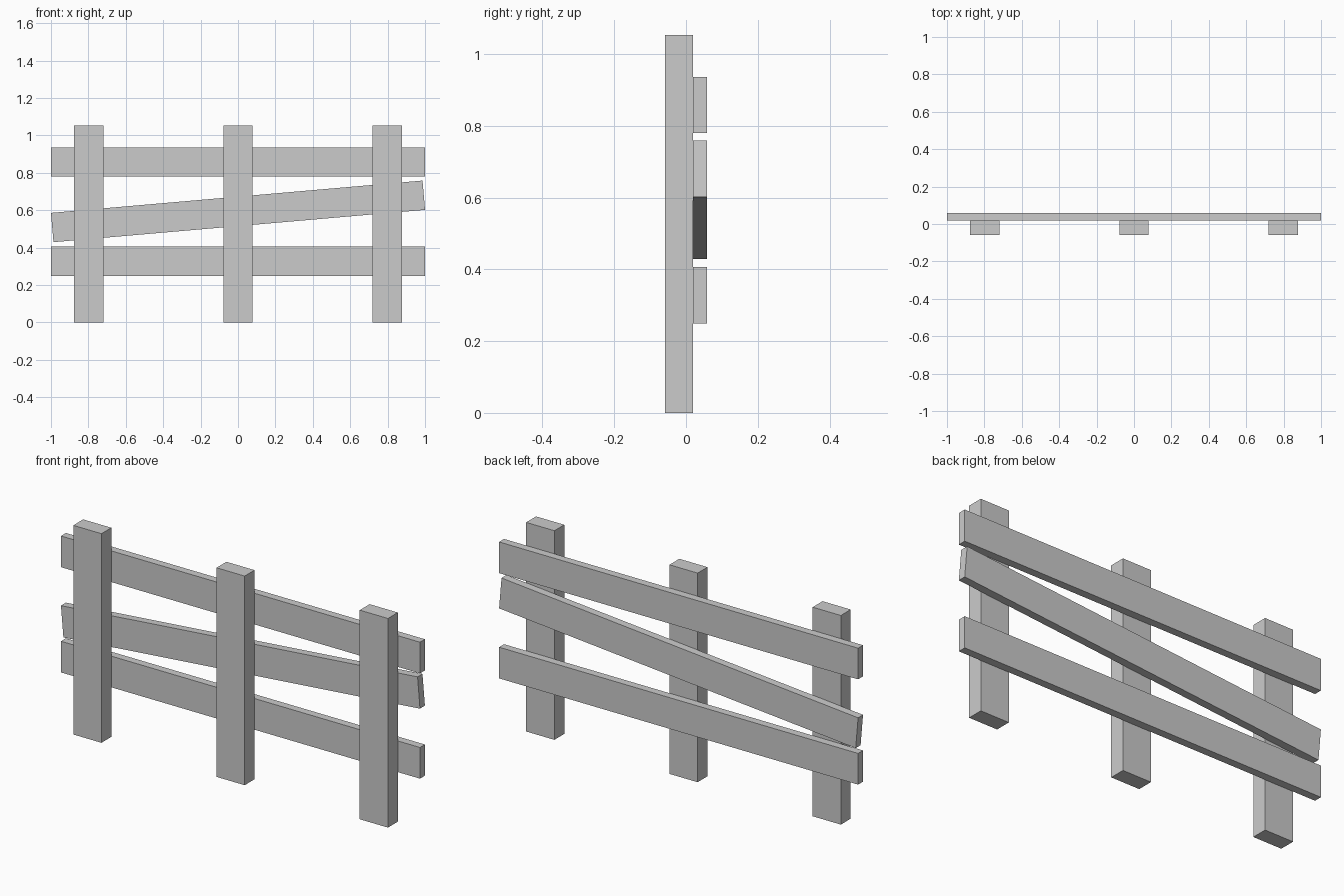
import bpy
from math import radians

if "Cube" in bpy.data.objects:
    bpy.data.objects.remove(bpy.data.objects["Cube"])

W = 0.157          # board face width
POST_D = 0.0785    # post depth
RAIL_D = 0.0393    # rail depth
HALF_Y = (POST_D + RAIL_D) / 2


def box(name, size, location, tilt=0.0):
    """Box of a given size, tilted in the fence plane (about y)."""
    bpy.ops.mesh.primitive_cube_add(size=1)
    ob = bpy.context.object
    ob.name = ob.data.name = name
    for v in ob.data.vertices:
        v.co = [c * s for c, s in zip(v.co, size)]
    ob.location = location
    ob.rotation_euler.y = -radians(tilt)
    return ob


# Upright posts, at the front
POST_H = 1.053
for label, x in (("left", -0.798), ("middle", 0.0), ("right", 0.798)):
    box(f"{label}_post", (W, POST_D, POST_H),
        (x, -HALF_Y + POST_D / 2, POST_H / 2))

# Rails behind the posts; the middle one hangs crooked
for label, z, length, tilt in (("lower", 0.328, 2.0, 0),
                               ("crooked_middle", 0.594, 1.994, 4.97),
                               ("upper", 0.858, 2.0, 0)):
    box(f"{label}_rail", (length, RAIL_D, W),
        (0, HALF_Y - RAIL_D / 2, z), tilt)
